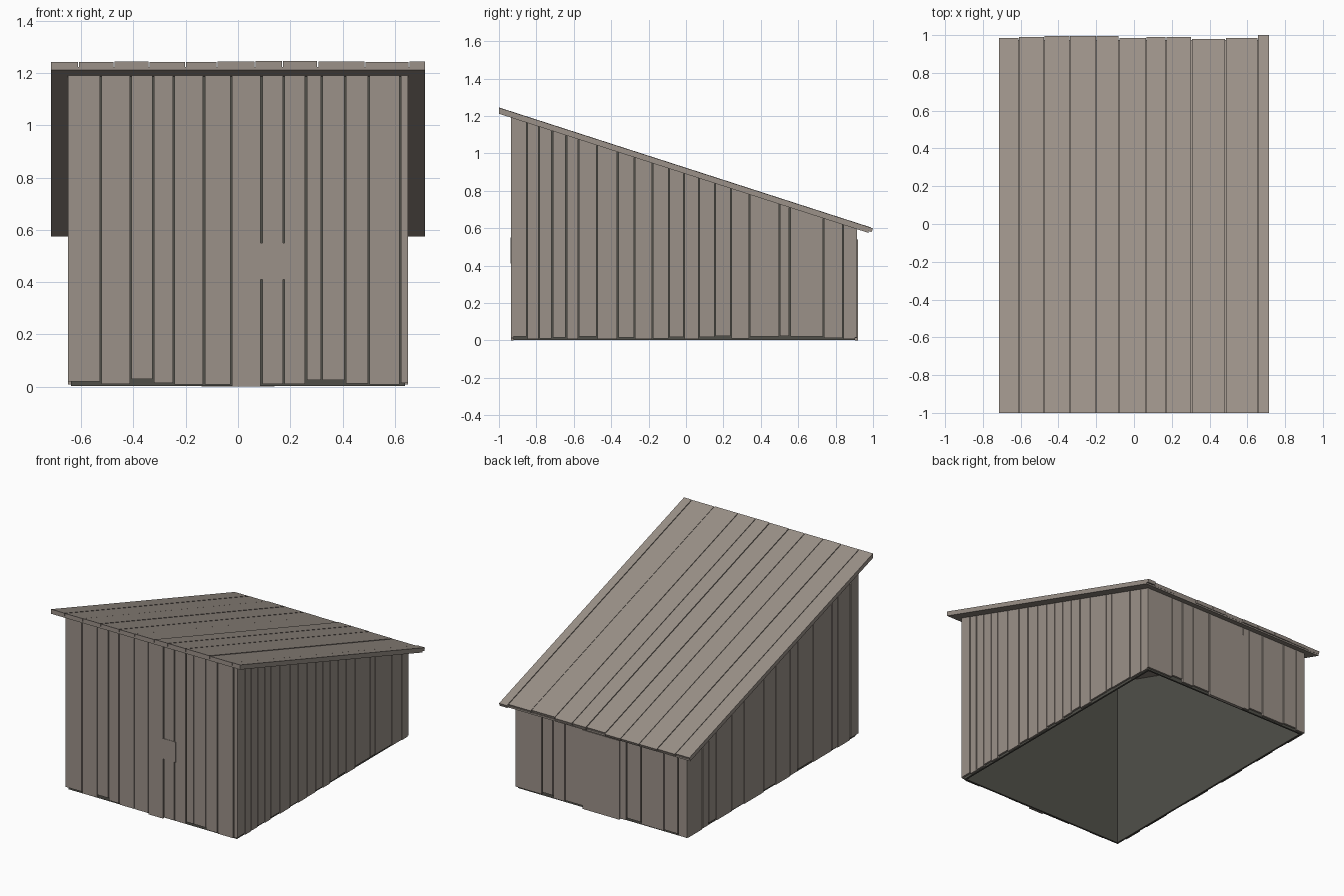
import bpy, bmesh, random

random.seed(4)
cube = bpy.data.objects.get("Cube")
if cube:
    bpy.data.objects.remove(cube)


def material(name, rgb):
    m = bpy.data.materials.new(name)
    m.use_nodes = True
    m.diffuse_color = (*rgb, 1)
    m.node_tree.nodes["Principled BSDF"].inputs["Base Color"].default_value = (*rgb, 1)
    return m


WOOD = material("weathered wood", (0.33, 0.285, 0.25))
DARK = material("dark lining", (0.08, 0.078, 0.066))

W, FRONT, BACK = 0.65, -0.935, 0.915   # outer faces of the walls
T, GAP = 0.012, 0.006                  # board thickness and gap
ROOF_W = 0.715


def under(y):
    """Height of the sloping roof underside."""
    return 1.212 - 0.3225 * (y + 1)


def add_prism(bm, x0, x1, y0, y1, low, high, lean=0.0):
    """Block whose bottom and top heights are functions of y."""
    rings = []
    for height, shift in ((low, lean), (high, 0.0)):
        pts = ((x0, y0), (x1, y0), (x1, y1 - shift), (x0, y1 - shift))
        rings.append([bm.verts.new((x, y, height(y))) for x, y in pts])
    a, b = rings
    bm.faces.new(a[::-1])
    bm.faces.new(b)
    for i in range(4):
        j = (i + 1) % 4
        bm.faces.new((a[i], a[j], b[j], b[i]))


def finish(name, bm, mat):
    bmesh.ops.recalc_face_normals(bm, faces=bm.faces)
    mesh = bpy.data.meshes.new(name)
    bm.to_mesh(mesh)
    bm.free()
    mesh.materials.append(mat)
    bpy.context.collection.objects.link(bpy.data.objects.new(name, mesh))


def block(name, mat, *args):
    bm = bmesh.new()
    add_prism(bm, *args)
    finish(name, bm, mat)


def plank_wall(name, seams, bottoms, along_x, p0, p1):
    """Vertical boards between seams, spanning p0..p1 through the wall."""
    bm = bmesh.new()
    for i, (s, e) in enumerate(zip(seams, seams[1:])):
        low = bottoms[i % len(bottoms)]
        s += GAP / 2 if i else 0
        e -= GAP / 2 if i < len(seams) - 2 else 0
        span = (s, e, p0, p1) if along_x else (p0, p1, s, e)
        add_prism(bm, *span, lambda y: low, under)
    finish(name, bm, WOOD)


# Plank walls
plank_wall("front_planks",
           [-W, -.525, -.41, -.325, -.245, -.13, -.025, .09, .175, .26, .32, .41, .5, .62, W],
           [.02, .01, .03, .015, .008, .008, 0, .01, .01, .025, .025, .012, .008, .015],
           True, FRONT, FRONT + T)
plank_wall("back_planks",
           [-W, -.58, -.475, -.3, -.19, -.14, .14, .275, .365, .45, W],
           [.01, .02, .012, .025, .008, 0, .02, .012, .03, .015],
           True, BACK - T, BACK)
plank_wall("left_planks",
           [FRONT + T, -.85, -.785, -.715, -.64, -.575, -.475, -.365, -.275, -.18, -.09, -.01,
            .07, .155, .24, .34, .5, .555, .735, .84, BACK - T],
           [.02, .008, .01, .016, .008, .02, .008, .016, .008, .01,
            .018, .008, .018, .024, .01, .022, .024, .02, .012, .008],
           False, W - T, W)
plank_wall("right_planks",
           [FRONT + T, -.85, -.71, -.65, -.445, -.28, -.2, -.04, .09, .3, .436, .6, .68, .75, BACK - T],
           [.02, .008, .015, .01, .024, .012, .008],
           False, -W, -W + T)

# Dark lining inside the planks, open below
L = T + 0.012
for name, span in {
    "front_lining": (-W + T, W - T, FRONT + T, FRONT + L),
    "back_lining": (-W + T, W - T, BACK - L, BACK - T),
    "left_lining": (W - L, W - T, FRONT + L, BACK - L),
    "right_lining": (-W + T, -W + L, FRONT + L, BACK - L),
}.items():
    block(name, DARK, *span, lambda y: 0.003, under)

# Small plates fixed over the boards on the front and back
block("front_latch_plate", WOOD, .08, .185, FRONT - .003, FRONT + .002,
      lambda y: .41, lambda y: .55)
block("back_hatch", WOOD, -.14, .14, BACK - .002, BACK + .004,
      lambda y: 0, lambda y: .54)

# Roof: thin base sheet with boards of uneven length on top
block("roof_base", WOOD, -ROOF_W, ROOF_W, -1, .975, under, lambda y: under(y) + .012)
seams = [-ROOF_W, -.61, -.475, -.34, -.2, -.08, .065, .17, .305, .485, .655, ROOF_W]
ends = [.985, .99, .995, .995, .995, .985, .99, .99, .98, .985, 1]
bm = bmesh.new()
for s, e, end in zip(seams, seams[1:], ends):
    lift = random.uniform(.03, .034)
    add_prism(bm, s + .002 * (s > -ROOF_W), e - .002 * (e < ROOF_W), -1, end,
              lambda y: under(y) + .01, lambda y: under(y) + lift, .008)
finish("roof_planks", bm, WOOD)
